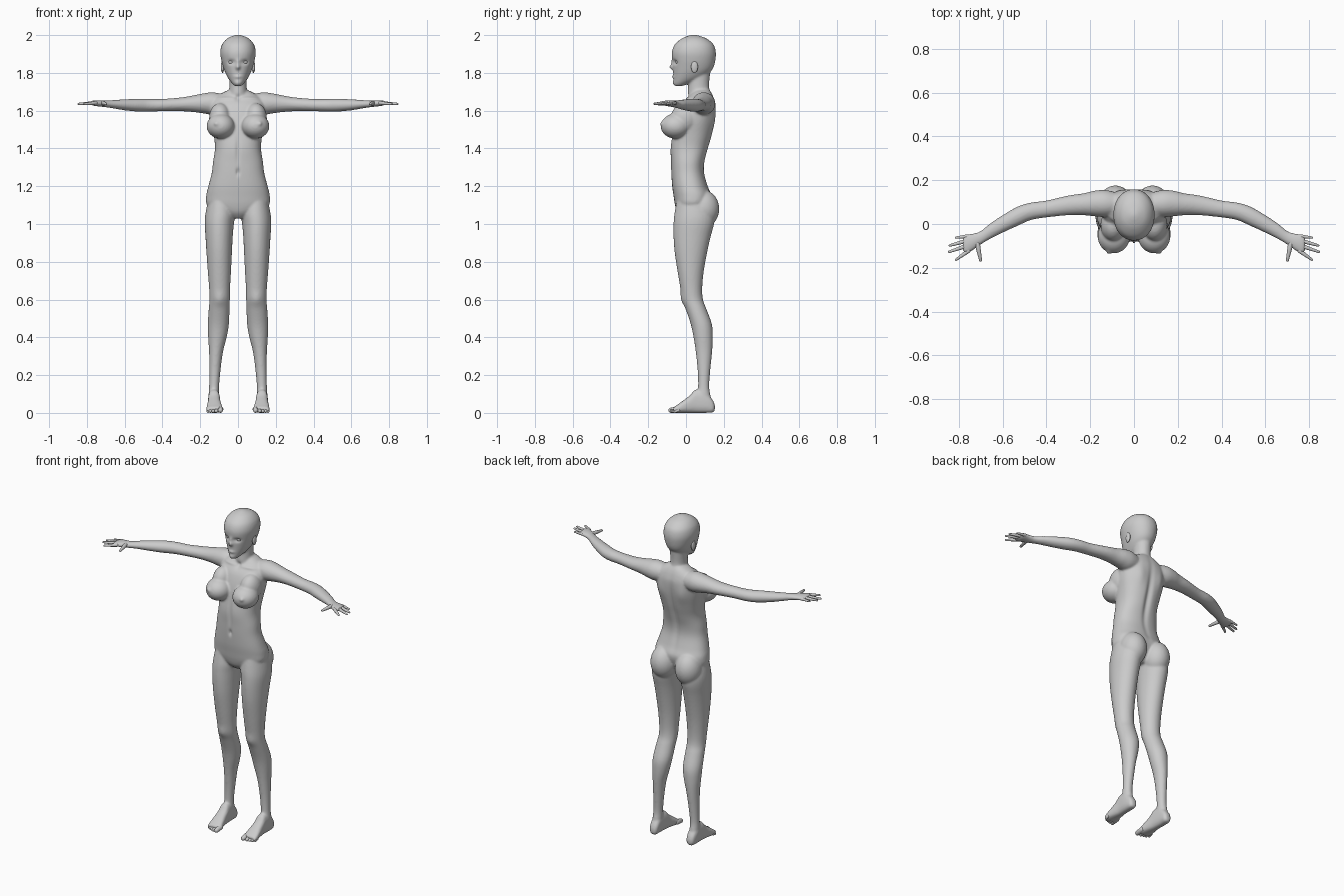
import bpy, bmesh, math
from mathutils import Vector, Matrix


def catmull(a, b, c, d, t):
    return [0.5 * (2*q + (r-p)*t + (2*p-5*q+4*r-s)*t*t + (3*q-p-3*r+s)*t**3)
            for p, q, r, s in zip(a, b, c, d)]


def loft(bm, axis, rows, power=2.0, sides=32, steps=4):
    """rows: position on axis, then low/high extents on the two other axes."""
    smooth = []
    for i in range(len(rows) - 1):
        a, d = rows[max(i-1, 0)], rows[min(i+2, len(rows)-1)]
        smooth += [catmull(a, rows[i], rows[i+1], d, k/steps) for k in range(steps)]
    smooth.append(rows[-1])
    u, v = [k for k in range(3) if k != axis]
    rings = []
    for t, u0, u1, v0, v1 in smooth:
        ring = []
        for k in range(sides):
            an = 2 * math.pi * k / sides
            c, s = math.cos(an), math.sin(an)
            co = [0, 0, 0]
            co[axis] = t
            co[u] = (u0+u1)/2 + (u1-u0)/2 * math.copysign(abs(c)**(2/power), c)
            co[v] = (v0+v1)/2 + (v1-v0)/2 * math.copysign(abs(s)**(2/power), s)
            ring.append(bm.verts.new(co))
        rings.append(ring)
    faces = [bm.faces.new(rings[0]), bm.faces.new(rings[-1][::-1])]
    for p, q in zip(rings, rings[1:]):
        for k in range(sides):
            n = (k+1) % sides
            faces.append(bm.faces.new((p[k], q[k], q[n], p[n])))
    bmesh.ops.recalc_face_normals(bm, faces=faces)


def ball(bm, c, r):
    m = Matrix.Translation(c) @ Matrix.Diagonal((*r, 1))
    bmesh.ops.create_uvsphere(bm, u_segments=32, v_segments=20, radius=1, matrix=m)


def capsule(bm, a, b, ra, rb):
    a, b = Vector(a), Vector(b)
    rot = (b - a).to_track_quat('Z', 'Y')
    for v in bmesh.ops.create_uvsphere(bm, u_segments=14, v_segments=10, radius=1)['verts']:
        up = v.co.z > 0.01
        v.co = (b if up else a) + rot @ (v.co * (rb if up else ra))


def mirror(bm):
    d = bmesh.ops.duplicate(bm, geom=bm.verts[:] + bm.edges[:] + bm.faces[:])['geom']
    for v in (g for g in d if isinstance(g, bmesh.types.BMVert)):
        v.co.x *= -1
    bmesh.ops.reverse_faces(bm, faces=[g for g in d if isinstance(g, bmesh.types.BMFace)])


def finish(bm, name):
    me = bpy.data.meshes.new(name)
    bm.to_mesh(me)
    bm.free()
    me.polygons.foreach_set('use_smooth', [True] * len(me.polygons))
    ob = bpy.data.objects.new(name, me)
    bpy.context.collection.objects.link(ob)
    return ob


body = bmesh.new()
# Leg
loft(body, 2, [
    (1.12, .02, .160, -.050, .13), (1.05, .015, .173, -.062, .15), (1.0, .022, .176, -.066, .148),
    (.93, .028, .172, -.066, .130), (.85, .032, .167, -.060, .112), (.75, .037, .160, -.045, .094),
    (.66, .042, .153, -.030, .086), (.60, .043, .151, -.020, .090), (.55, .045, .155, -.002, .108),
    (.47, .048, .160, .025, .137), (.40, .060, .158, .040, .142), (.32, .080, .153, .052, .138),
    (.22, .093, .152, .062, .128), (.14, .100, .153, .064, .123), (.09, .10, .156, .058, .130),
    (.04, .105, .152, .065, .140)])
# Foot
loft(body, 1, [
    (.153, .115, .138, .015, .04), (.14, .102, .152, .002, .07), (.10, .098, .158, 0, .115),
    (.05, .095, .158, 0, .122), (.02, .092, .160, 0, .092), (-.02, .085, .165, 0, .062),
    (-.05, .08, .168, 0, .04), (-.066, .084, .165, .003, .03)], power=2.6)
# Arm and palm
loft(body, 0, [
    (.07, .04, .14, 1.59, 1.685), (.13, .032, .155, 1.578, 1.697), (.18, .035, .152, 1.585, 1.692),
    (.23, .04, .14, 1.592, 1.682), (.30, .04, .13, 1.597, 1.670), (.40, .03, .107, 1.597, 1.662),
    (.47, .018, .098, 1.595, 1.662), (.53, -.008, .08, 1.595, 1.663), (.60, -.04, .04, 1.602, 1.660),
    (.66, -.07, .0, 1.612, 1.656), (.70, -.095, -.032, 1.618, 1.653), (.735, -.12, -.043, 1.622, 1.655),
    (.765, -.137, -.047, 1.626, 1.654), (.78, -.125, -.06, 1.632, 1.65)])
# Buttock and breast
ball(body, (.085, .09, 1.08), (.078, .086, .10))
ball(body, (.092, -.055, 1.518), (.074, .079, .066))
ball(body, (.095, -.005, 1.56), (.058, .075, .08))
mirror(body)
# Torso
loft(body, 2, [(z, -x, x, y0, y1) for z, x, y0, y1 in [
    (1.03, .035, -.02, .08), (1.06, .10, -.045, .105), (1.10, .163, -.058, .125),
    (1.15, .168, -.066, .135), (1.20, .157, -.073, .116), (1.27, .139, -.078, .097),
    (1.33, .132, -.080, .099), (1.40, .122, -.082, .118), (1.47, .128, -.072, .138),
    (1.55, .142, -.056, .153), (1.62, .145, -.03, .158), (1.66, .132, 0, .15),
    (1.69, .09, .025, .138), (1.71, .05, .04, .125)]], power=2.3, sides=48)
# Neck
loft(body, 2, [(1.62, -.07, .07, .02, .145), (1.68, -.053, .053, .01, .135),
               (1.73, -.046, .046, .012, .123), (1.82, -.05, .05, .02, .13)])
# Head
loft(body, 2, [(z, -x, x, y0, y1) for z, x, y0, y1 in [
    (1.73, .016, -.058, -.02), (1.745, .032, -.065, .02), (1.77, .051, -.067, .085),
    (1.80, .067, -.068, .125), (1.83, .078, -.070, .146), (1.87, .089, -.073, .156),
    (1.91, .094, -.075, .158), (1.95, .085, -.060, .146), (1.98, .060, -.025, .112),
    (1.995, .030, .008, .075), (2.002, .006, .035, .047)]], power=2.1, sides=48)
figure = finish(body, "body")

# Fuse the body parts into one smooth skin
rm = figure.modifiers.new("fuse", 'REMESH')
rm.mode, rm.voxel_size, rm.use_smooth_shade = 'VOXEL', .006, True
sm = figure.modifiers.new("soften", 'SMOOTH')
sm.factor, sm.iterations = .5, 6
bpy.context.view_layer.update()
dg = bpy.context.evaluated_depsgraph_get()
skin = bpy.data.meshes.new_from_object(figure.evaluated_get(dg))
figure.modifiers.clear()
figure.data = skin

# Sculpt strokes: centre, radii, push (applied to both sides)
strokes = [
    ((0, -.07, 1.83), (.011, .03, .012), (0, -.017, 0)),        # nose tip
    ((0, -.07, 1.852), (.009, .03, .02), (0, -.007, 0)),        # nose bridge
    ((.036, -.06, 1.857), (.019, .03, .012), (0, .012, 0)),     # eye socket
    ((0, -.07, 1.779), (.019, .03, .007), (0, -.007, 0)),       # lips
    ((0, -.065, 1.745), (.016, .03, .012), (0, -.006, 0)),      # chin
    ((0, .01, 1.665), (.014, .03, .016), (0, .010, 0)),         # throat
    ((.07, .015, 1.665), (.05, .03, .008), (0, -.005, .002)),   # collarbone
    ((.115, -.13, 1.533), (.012, .02, .012), (.003, -.008, 0)),  # breast tip
    ((0, -.08, 1.39), (.011, .04, .07), (0, .007, 0)),          # midline
    ((0, -.08, 1.275), (.009, .03, .018), (0, .010, 0)),        # navel
    ((0, .13, 1.42), (.018, .06, .18), (0, -.013, 0)),          # spine
    ((.075, .15, 1.55), (.035, .04, .06), (0, .008, 0)),        # shoulder blade
    ((.098, -.02, .60), (.028, .03, .035), (0, -.006, 0)),      # kneecap
]
strokes = [(Vector(c), r, Vector(p)) for c, r, p in strokes]
for v in skin.vertices:
    side = -1 if v.co.x < 0 else 1
    p = Vector((abs(v.co.x), v.co.y, v.co.z))
    move = Vector()
    for c, r, push in strokes:
        d = sum(((p[k] - c[k]) / r[k]) ** 2 for k in range(3))
        if d < 6:
            move += push * math.exp(-d)
    v.co += Vector((move.x * side, move.y, move.z))

# Fingers
bm = bmesh.new()
for a, b, r in [((.76, -.056), (.812, -.062), .008), ((.765, -.077), (.84, -.098), .009),
                ((.765, -.10), (.843, -.127), .009), ((.755, -.122), (.812, -.163), .009),
                ((.715, -.09), (.700, -.165), .011)]:
    capsule(bm, (*a, 1.64), (*b, 1.636), r * 1.15, r * .65)
mirror(bm)
finish(bm, "fingers")

# Toes
bm = bmesh.new()
for x, y, r in [(.093, -.079, .014), (.115, -.076, .010), (.131, -.071, .009),
                (.146, -.065, .009), (.159, -.056, .008)]:
    capsule(bm, (x, -.04, r + .006), (x, y, r), r * 1.1, r)
mirror(bm)
finish(bm, "toes")

# Ears
bm = bmesh.new()
ball(bm, (.082, .045, 1.832), (.009, .018, .032))
mirror(bm)
finish(bm, "ears")

# Eyes
bm = bmesh.new()
ball(bm, (.036, -.043, 1.857), (.015, .013, .011))
mirror(bm)
finish(bm, "eyes")
